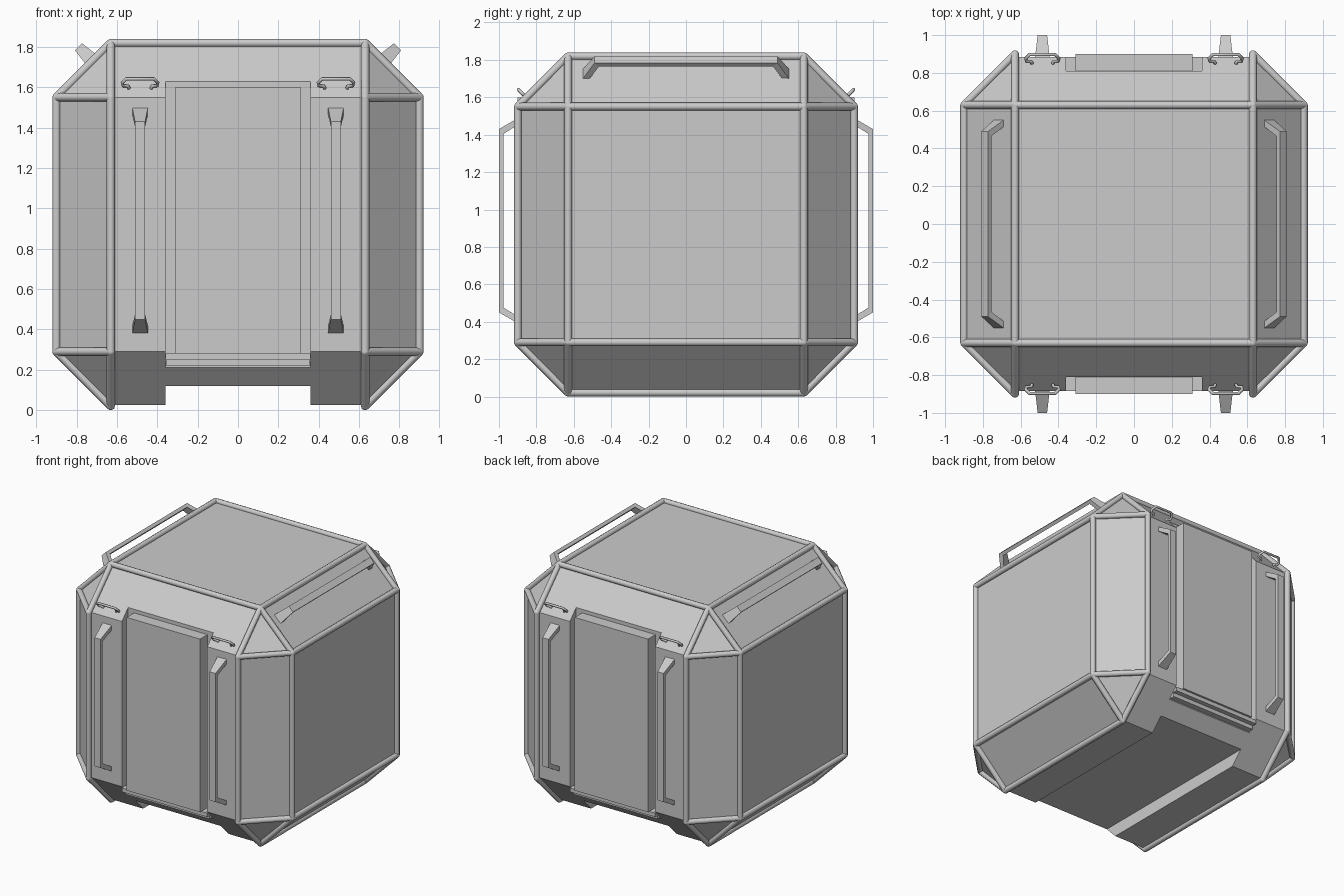
import bpy, bmesh, math
from itertools import product
from mathutils import Vector

if "Cube" in bpy.data.objects:
    bpy.data.objects.remove(bpy.data.objects["Cube"])

CZ = 0.92          # centre height
B = 0.63           # half size of each flat face


def finish(name, bm):
    bmesh.ops.recalc_face_normals(bm, faces=bm.faces)
    me = bpy.data.meshes.new(name)
    bm.to_mesh(me)
    bm.free()
    ob = bpy.data.objects.new(name, me)
    bpy.context.collection.objects.link(ob)
    return ob


def add_box(bm, lo, hi):
    vs = bmesh.ops.create_cube(bm, size=1)["verts"]
    for v in vs:
        v.co = [(l + h) / 2 + c * (h - l) for l, h, c in zip(lo, hi, v.co)]


def box(name, lo, hi):
    bm = bmesh.new()
    add_box(bm, lo, hi)
    return finish(name, bm)


def cage(ext):
    """24 corners of a cube with bevelled edges and corners."""
    pts = []
    for axis in range(3):
        for s in product((-1, 1), repeat=3):
            pts.append(Vector([s[i] * (ext[i] if i == axis else B) for i in range(3)]))
    return pts


# Body shell
bm = bmesh.new()
for p in cage((0.895, 0.885, 0.895)):
    bm.verts.new(p + Vector((0, 0, CZ)))
bmesh.ops.convex_hull(bm, input=bm.verts)
bmesh.ops.dissolve_limit(bm, angle_limit=0.01, verts=bm.verts, edges=bm.edges)
body = finish("body_shell", bm)

# Door recesses and the channel along the underside
cutters = [box("front_recess_cutter", (-0.36, -1.1, -0.2), (0.36, -0.81, 2)),
           box("back_recess_cutter", (-0.36, 0.81, -0.2), (0.36, 1.1, 2)),
           box("channel_cutter", (-0.36, -1.2, -0.3), (0.36, 1.2, 0.12))]
bpy.context.view_layer.objects.active = body
for c in cutters:
    c.hide_render = True
    m = body.modifiers.new("cut", "BOOLEAN")
    m.operation = "DIFFERENCE"
    m.solver = "EXACT"
    m.object = c
    bpy.ops.object.modifier_apply(modifier=m.name)
    bpy.data.objects.remove(c)

# Frame tubes along the edges, with rounded joints
R = 0.021
pts = cage((0.899, 0.899, 0.899))
bm = bmesh.new()
for i, a in enumerate(pts):
    for b in pts[i + 1:]:
        d = b - a
        if d.length > 2 * B + 0.01 or sum(abs(c) > 0.001 for c in d) > 2:
            continue
        mid = (a + b) / 2
        # no tube across the front and back faces or their lower edges
        if abs(mid.x) < 0.01 and abs(mid.y) > 0.5 and (abs(mid.y) > 0.8 or mid.z < 0):
            continue
        vs = bmesh.ops.create_cone(bm, cap_ends=True, segments=8, radius1=R,
                                   radius2=R, depth=d.length)["verts"]
        q = d.to_track_quat("Z", "Y")
        for v in vs:
            v.co = q @ v.co + mid + Vector((0, 0, CZ))
for p in pts:
    vs = bmesh.ops.create_icosphere(bm, subdivisions=2, radius=R)["verts"]
    for v in vs:
        v.co += p + Vector((0, 0, CZ))
frame = finish("edge_frame", bm)
bpy.ops.object.select_all(action="DESELECT")
frame.select_set(True)
bpy.context.view_layer.objects.active = frame
bpy.ops.object.shade_smooth_by_angle(angle=math.radians(50))


def handle(name, origin, along, out):
    """Grab bar with splayed, flared feet."""
    along, out = Vector(along), Vector(out).normalized()
    side = along.cross(out)
    half = [((0.565, -0.015), (0.53, -0.015), 0.08), ((0.49, 0.115), (0.465, 0.09), 0.05)]
    stations = [(1, s) for s in half] + [(-1, s) for s in reversed(half)]
    bm = bmesh.new()
    rings = []
    for sg, (o, n, w) in stations:
        ring = []
        for (t, h), k in ((o, -1), (o, 1), (n, 1), (n, -1)):
            co = Vector(origin) + along * (t * sg) + out * h + side * (k * w / 2)
            ring.append(bm.verts.new(co))
        rings.append(ring)
    for r0, r1 in zip(rings, rings[1:]):
        for k in range(4):
            bm.faces.new((r0[k], r0[(k + 1) % 4], r1[(k + 1) % 4], r1[k]))
    bm.faces.new(rings[0])
    bm.faces.new(rings[-1])
    finish(name, bm)


def clip(name, x, sy):
    """Small bent wire loop standing on the upper slope."""
    half = [(0.055, 1.595), (0.06, 1.606), (0.085, 1.608), (0.088, 1.622), (0.068, 1.642)]
    path = [(-px, z) for px, z in half] + [(px, z) for px, z in reversed(half)]
    cu = bpy.data.curves.new(name, "CURVE")
    cu.dimensions = "3D"
    cu.bevel_depth = 0.009
    cu.bevel_resolution = 1
    cu.use_fill_caps = True
    sp = cu.splines.new("POLY")
    sp.points.add(len(path) - 1)
    for p, (px, z) in zip(sp.points, path):
        p.co = (x + px, sy * (0.855 + (z - 1.6)), z, 1)
    bpy.context.collection.objects.link(bpy.data.objects.new(name, cu))


# Doors, sills, grab bars and clips on front and back
for label, sy in (("front", -1), ("back", 1)):
    def span(name, x, y0, y1, z0, z1):
        ys = sorted((sy * y0, sy * y1))
        box(f"{label}_{name}", (-x, ys[0], z0), (x, ys[1], z1))
    span("door", 0.31, 0.78, 0.90, 0.28, 1.60)
    span("sill", 0.36, 0.78, 0.885, 0.25, 0.28)
    span("sill_base", 0.355, 0.78, 0.85, 0.22, 0.25)
    for side, sx in (("left", -1), ("right", 1)):
        handle(f"{label}_{side}_handle", (sx * 0.485, sy * 0.885, 0.94), (0, 0, 1), (0, sy, 0))
        clip(f"{label}_{side}_clip", sx * 0.485, sy)

# Grab bars on the upper side slopes
for side, sx in (("left", -1), ("right", 1)):
    handle(f"{side}_top_handle", (sx * 0.709, 0, 1.719), (0, 1, 0), (sx, 0, 1))
